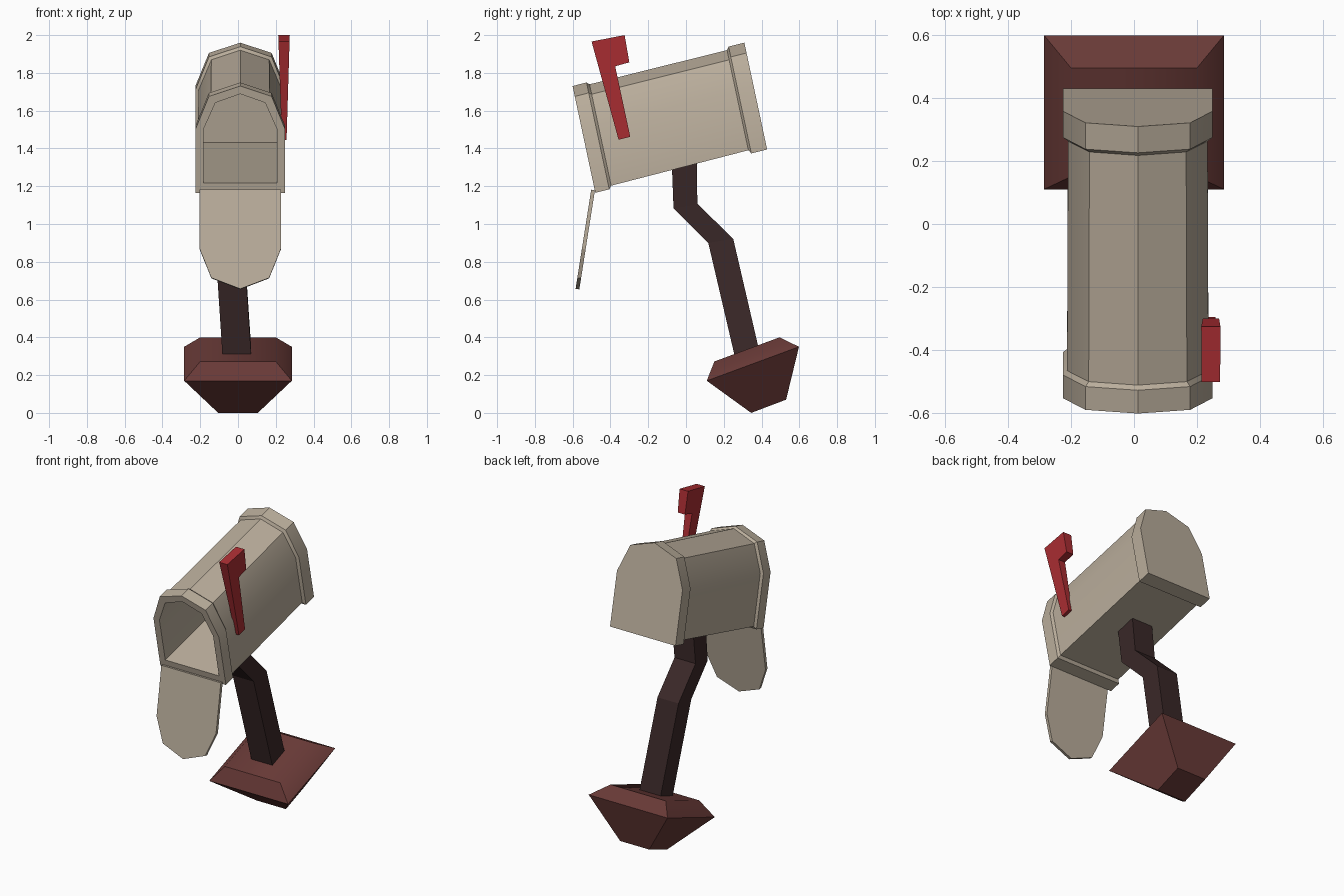
import bpy, bmesh, math
from mathutils import Vector

if "Cube" in bpy.data.objects:
    bpy.data.objects.remove(bpy.data.objects["Cube"])


def material(name, rgb):
    m = bpy.data.materials.new(name)
    m.diffuse_color = (*rgb, 1)
    m.use_nodes = True
    m.node_tree.nodes["Principled BSDF"].inputs["Base Color"].default_value = m.diffuse_color
    return m


BEIGE = material("beige_metal", (0.49, 0.42, 0.33))
WOOD = material("dark_wood", (0.042, 0.021, 0.021))
SOIL = material("red_soil", (0.14, 0.042, 0.038))
RED = material("flag_red", (0.40, 0.026, 0.032))


def loft(name, rings, mat, angle=None):
    """Skin a list of equal-length rings and cap both ends."""
    bm = bmesh.new()
    rows = [[bm.verts.new(p) for p in ring] for ring in rings]
    n = len(rows[0])
    for a, b in zip(rows, rows[1:]):
        for i in range(n):
            j = (i + 1) % n
            bm.faces.new((a[i], a[j], b[j], b[i]))
    bm.faces.new(rows[0])
    bm.faces.new(rows[-1])
    bmesh.ops.recalc_face_normals(bm, faces=bm.faces)
    me = bpy.data.meshes.new(name)
    bm.to_mesh(me)
    bm.free()
    ob = bpy.data.objects.new(name, me)
    bpy.context.collection.objects.link(ob)
    me.materials.append(mat)
    if angle:
        bpy.ops.object.select_all(action='DESELECT')
        bpy.context.view_layer.objects.active = ob
        ob.select_set(True)
        bpy.ops.object.shade_smooth_by_angle(angle=math.radians(angle))
    return ob


def mirrored(half, apex):
    """Left half of a profile, its centre point, then the right half."""
    return half + [apex] + [(-x, t) for x, t in reversed(half)]


# Mailbox: tilted tube with raised rims at both ends and a hollow front
CX = 0.012
ORIGIN = Vector((CX, -0.48, 1.165))
ALONG = Vector((0, 0.91, 0.23)).normalized()
UP = Vector((0, -0.12, 0.563)).normalized()


def box_ring(s, d):
    half = [(-0.237 + d, 1.25 * d), (-0.237 + d, 0.345),
            (-0.166 + 0.8 * d, 0.522 - 0.8 * d)]
    return [ORIGIN + Vector((x, 0, 0)) + ALONG * s + UP * t
            for x, t in mirrored(half, (0, 0.578 - d))]


loft("mailbox_body", [box_ring(s, d) for s, d in [
    (0.938, 0), (0.852, 0), (0.84, 0.016), (0.09, 0.013), (0.076, 0),
    (0, 0), (0, 0.043), (0.87, 0.043)]], BEIGE, 30)

# Door: hangs open from the lower front edge
HINGE = Vector((CX, -0.492, 1.18))
DOWN = Vector((0, -0.083, -0.527)).normalized()
THICK = DOWN.cross(Vector((1, 0, 0))).normalized() * 0.01
door = mirrored([(-0.215, 0), (-0.215, 0.317), (-0.153, 0.472)], (0, 0.531))
loft("mailbox_door", [[HINGE + Vector((x, 0, 0)) + DOWN * t + THICK * k
                       for x, t in door] for k in (-1, 1)], BEIGE)

# Flag: flat outline that thickens towards the top
outline = [(-0.357, 1.446), (-0.295, 1.462), (-0.375, 1.835), (-0.30, 1.856),
           (-0.325, 2.0), (-0.50, 1.966)]


def flag_side(low, high):
    return [(low + (high - low) * (z - 1.446) / 0.554, y, z) for y, z in outline]


loft("signal_flag", [flag_side(0.232, 0.213), flag_side(0.257, 0.274)], RED)

# Post: bent square beam, sections given as centre x, front y/z, back y/z
sections = [(-0.004, 0.265, 0.27, 0.392, 0.31), (-0.045, 0.118, 0.90, 0.25, 0.922),
            (-0.035, -0.066, 1.082, 0.06, 1.107), (-0.015, -0.074, 1.29, 0.058, 1.322)]
w = 0.076
loft("bent_post", [[(c - w, y0, z0), (c + w, y0, z0), (c + w, y1, z1), (c - w, y1, z1)]
                   for c, y0, z0, y1, z1 in sections], WOOD)

# Base clod: tilted block, widest near the top and tapering below
levels = [(0.105, 0.345, 0.005, 0.53, 0.07), (0.285, 0.11, 0.17, 0.598, 0.35),
          (0.20, 0.15, 0.272, 0.495, 0.40)]
loft("soil_base", [[(-h, y0, z0), (h, y0, z0), (h, y1, z1), (-h, y1, z1)]
                   for h, y0, z0, y1, z1 in [(a, b, max(c, 0), d, e)
                                             for a, b, c, d, e in levels]], SOIL, 45)
bpy.data.objects["soil_base"].data.vertices[0].co.z = 0
bpy.data.objects["soil_base"].data.vertices[1].co.z = 0
